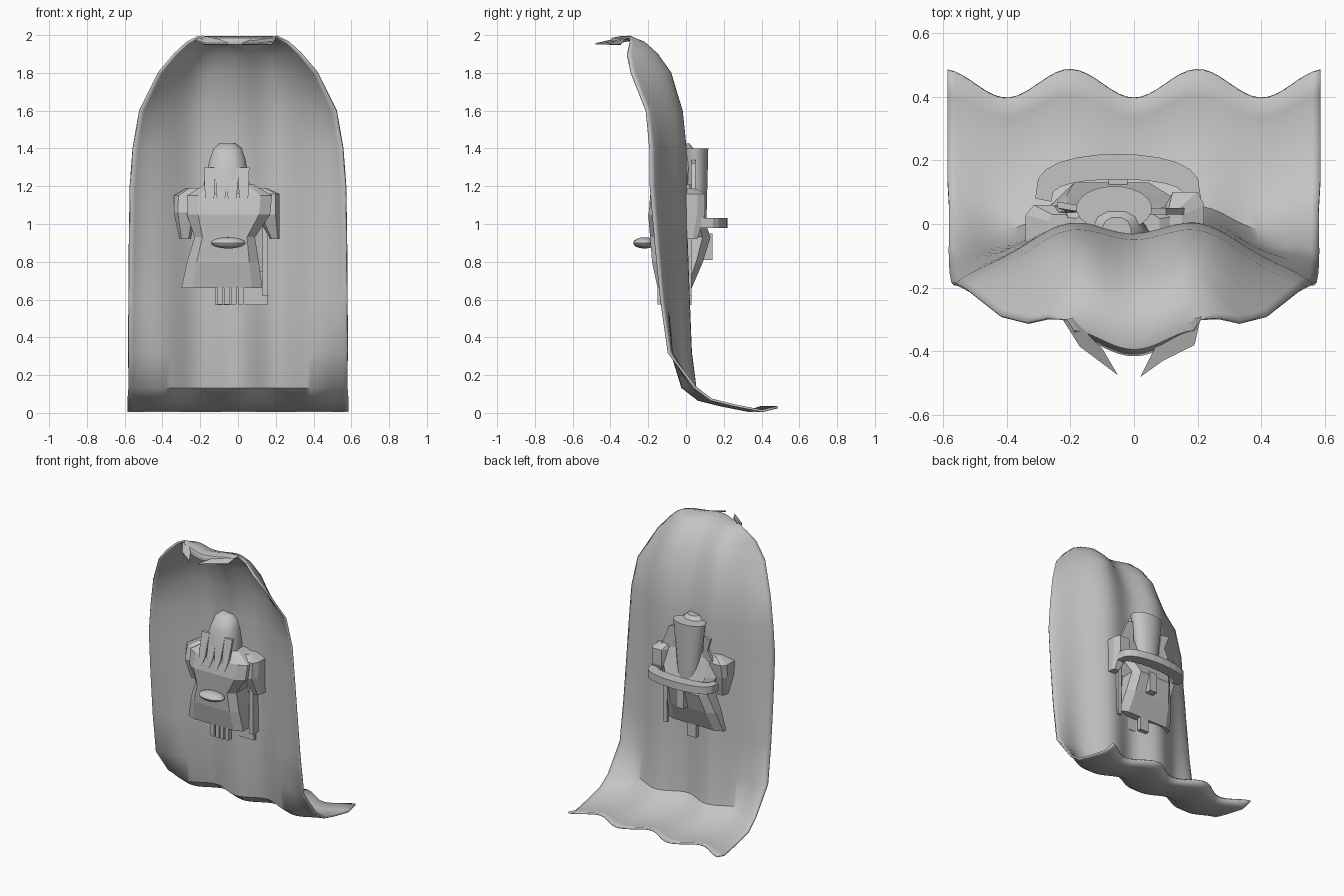
import bpy, bmesh, math

cube = bpy.data.objects.get("Cube")
if cube:
    bpy.data.objects.remove(cube, do_unlink=True)

grey = bpy.data.materials.new("plain_grey")
grey.use_nodes = True
tone = (0.55, 0.55, 0.55, 1)
grey.diffuse_color = tone
grey.node_tree.nodes["Principled BSDF"].inputs["Base Color"].default_value = tone


def finish(name, bm, smooth_angle=None):
    """Turn a bmesh into a named object with the shared material."""
    bmesh.ops.recalc_face_normals(bm, faces=bm.faces)
    mesh = bpy.data.meshes.new(name)
    bm.to_mesh(mesh)
    bm.free()
    mesh.materials.append(grey)
    obj = bpy.data.objects.new(name, mesh)
    bpy.context.collection.objects.link(obj)
    if smooth_angle:
        bpy.ops.object.select_all(action='DESELECT')
        obj.select_set(True)
        bpy.context.view_layer.objects.active = obj
        bpy.ops.object.shade_smooth_by_angle(angle=math.radians(smooth_angle))
    return obj


def loft(name, rings, sides=8, power=0.5, smooth_angle=None):
    """Stack rounded rings given as (z, x0, x1, y0, y1)."""
    bm = bmesh.new()
    loops = []
    for z, x0, x1, y0, y1 in rings:
        loop = []
        for i in range(sides):
            a = math.tau * (i + 0.5) / sides
            c, s = math.cos(a), math.sin(a)
            top = max(abs(math.cos(math.pi / sides)), 0.01) ** power
            px = math.copysign(abs(c) ** power, c) / top
            py = math.copysign(abs(s) ** power, s) / top
            loop.append(bm.verts.new(((x0 + x1 + px * (x1 - x0)) / 2,
                                      (y0 + y1 + py * (y1 - y0)) / 2, z)))
        loops.append(loop)
    for low, high in zip(loops, loops[1:]):
        for i in range(sides):
            j = (i + 1) % sides
            bm.faces.new((low[i], low[j], high[j], high[i]))
    bm.faces.new(loops[0])
    bm.faces.new(loops[-1])
    return finish(name, bm, smooth_angle)


def prism(name, outline, shift):
    """Extrude a flat outline of 3D points along a vector."""
    bm = bmesh.new()
    face = bm.faces.new([bm.verts.new(p) for p in outline])
    out = bmesh.ops.extrude_face_region(bm, geom=[face], use_keep_orig=True)
    moved = [v for v in out["geom"] if isinstance(v, bmesh.types.BMVert)]
    bmesh.ops.translate(bm, verts=moved, vec=shift)
    return finish(name, bm)


def box(name, x0, x1, y0, y1, z0, z1):
    outline = [(x0, y0, z0), (x1, y0, z0), (x1, y0, z1), (x0, y0, z1)]
    return prism(name, outline, (0, y1 - y0, 0))


# Cape rows: height, depth, half width, forward wrap of the sides, pleat depth
cape_rows = [
    (.03, .44, .585, 0, .045), (.01, .37, .585, 0, .035),
    (.04, .22, .585, 0, .035), (.07, .1, .585, 0, .035),
    (.135, .015, .58, 0, .035), (.32, 0, .58, .12, .03),
    (.6, -.005, .578, .15, .025), (.9, -.01, .575, .17, .02),
    (1.2, -.015, .57, .19, .02), (1.4, -.015, .555, .19, .02),
    (1.6, -.035, .52, .18, .02), (1.8, -.1, .42, .16, .03),
    (1.9, -.165, .335, .13, .03), (1.96, -.23, .27, .08, .03),
    (1.99, -.31, .21, .02, .03), (1.98, -.36, .19, 0, .03),
    (1.95, -.38, .18, 0, .03)]
columns = 48
bm = bmesh.new()
grid = []
for z, depth, half, wrap, pleat in cape_rows:
    row = []
    for i in range(columns + 1):
        t = 2 * i / columns - 1
        x = t * half
        y = depth - pleat * math.cos(math.tau * x / .4) - wrap * abs(t) ** 3
        row.append(bm.verts.new((x, y, z)))
    grid.append(row)
for a, b in zip(grid, grid[1:]):
    for i in range(columns):
        bm.faces.new((a[i], a[i + 1], b[i + 1], b[i]))
cape = finish("cape", bm, 40)
cloth = cape.modifiers.new("cloth_thickness", 'SOLIDIFY')
cloth.thickness = .012
cloth.offset = 0

# Loose collar points folding forward at the neck
prism("right_collar_point", [(-.23, -.29, 1.97), (-.19, -.3, 1.99),
                             (-.1, -.39, 1.97), (-.05, -.475, 1.95),
                             (-.17, -.385, 1.95)], (0, 0, .008))
prism("left_collar_point", [(.21, -.29, 1.99), (.19, -.38, 1.96),
                            (.09, -.43, 1.95), (.02, -.48, 1.95),
                            (.08, -.36, 1.97)], (0, 0, .008))

# Tunic body
loft("tunic", [(.66, -.3, .13, -.15, .03), (.8, -.27, .11, -.18, .09),
               (.93, -.23, .09, -.19, .13), (1.05, -.27, .17, -.2, .09),
               (1.15, -.27, .18, -.18, .06), (1.21, -.18, .08, -.13, .04)],
     power=.35)

# Shoulder pads
loft("right_shoulder", [(.92, -.31, -.25, -.1, .02), (1.06, -.34, -.22, -.14, .05),
                        (1.15, -.34, -.2, -.12, .06), (1.19, -.27, -.2, -.08, .03)])
loft("left_shoulder", [(.92, .17, .22, -.08, .06), (1.05, .1, .22, -.13, .1),
                       (1.16, .1, .22, -.12, .1), (1.19, .1, .15, -.08, .05)])

# Head with hair hanging over the chest
loft("hair", [(1.14, -.18, .06, -.18, 0), (1.22, -.18, .06, -.17, .02),
              (1.34, -.15, .04, -.15, .04), (1.4, -.13, .02, -.12, .04),
              (1.425, -.1, -.01, -.08, .02)], sides=12, power=.8, smooth_angle=35)
for i in range(4):
    x = -.15 + i * .06
    prism("hair_lock_%d" % (i + 1), [(x - .03, -.15, 1.3), (x + .03, -.15, 1.3),
                                     (x + .025, -.19, 1.15), (x, -.195, 1.08),
                                     (x - .025, -.19, 1.15)], (0, .02, 0))

# Flared tube and upright collar wings on the back
loft("back_tube", [(.88, -.1, 0, .03, .1), (1.08, -.14, .02, 0, .11),
                   (1.4, -.18, .055, -.02, .118)], sides=20, power=1, smooth_angle=35)
prism("right_collar_wing", [(-.24, .05, 1.32), (-.18, .04, 1.32), (-.16, .03, 1.1),
                            (-.28, .03, 1.1), (-.21, .04, 1.23)], (0, .02, 0))
prism("left_collar_wing", [(.05, .03, 1.34), (.1, .03, 1.32), (.14, .03, 1.22),
                           (.2, .03, 1.1), (.04, .03, 1.1)], (0, .02, 0))

# Curved belt bar bowing out behind
outer, inner = [], []
for i in range(13):
    a = math.pi * i / 12
    c, s = math.cos(a), math.sin(a) ** .6
    outer.append((-.05 + .26 * c, .08 + .14 * s, .98))
    inner.append((-.05 + .21 * c, .07 + .07 * s, .98))
prism("belt_bar", outer + inner[::-1], (0, 0, .052))
box("belt_tail", -.08, -.02, .09, .14, .81, .95)

# Buckle on the front of the waist
bm = bmesh.new()
bmesh.ops.create_uvsphere(bm, u_segments=14, v_segments=8, radius=1)
bmesh.ops.scale(bm, vec=(.095, .06, .03), verts=bm.verts)
bmesh.ops.translate(bm, vec=(-.052, -.22, .9), verts=bm.verts)
finish("buckle", bm, 40)

# Fringe, rear panel and side strip below the hem
for i in range(4):
    x = -.11 + i * .037
    box("fringe_%d" % (i + 1), x, x + .028, -.15, -.11, .575, .7)
box("rear_panel", -.12, .155, -.04, -.02, .57, .75)
box("rear_strip", -.1, -.03, 0, .03, .57, .75)
box("side_strip", .13, .16, -.06, .03, .62, 1)
